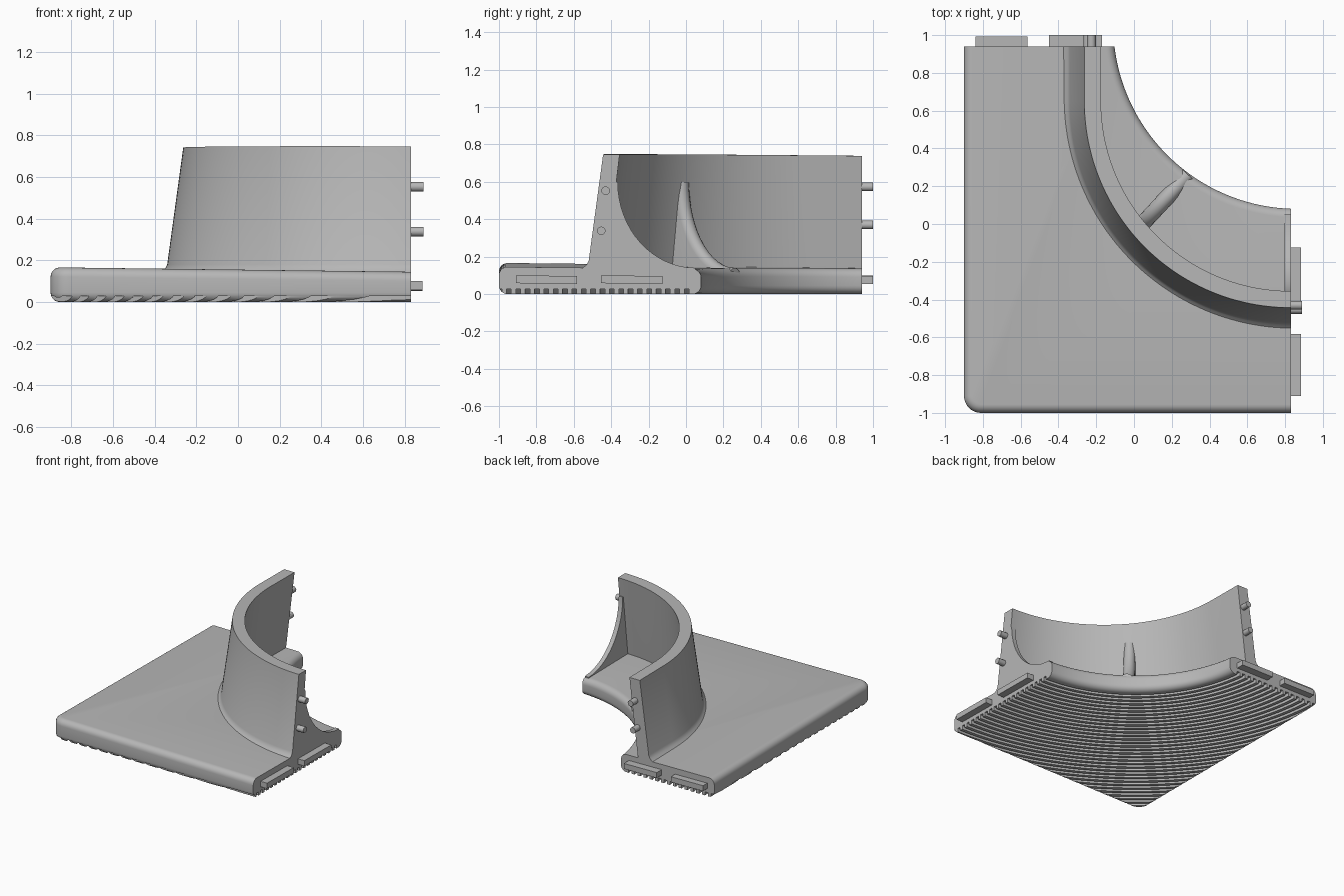
import bpy, bmesh
from math import sin, cos, pi, sqrt, asin, radians

if "Cube" in bpy.data.objects:
    bpy.data.objects.remove(bpy.data.objects["Cube"])

grey = bpy.data.materials.new("plain grey")
grey.use_nodes = True
grey.diffuse_color = (0.47, 0.47, 0.47, 1)
grey.node_tree.nodes["Principled BSDF"].inputs["Base Color"].default_value = grey.diffuse_color

LEFT, FRONT, RIGHT, BACK = -0.9, -1.0, 0.83, 0.94
WX, WY = RIGHT, 0.65              # centre of the wall curve
PX, PY, PR = 0.865, 1.055, 0.975  # circle of the hollow plate edge


def loft(bm, rings):
    """Skin a row of closed rings and cap both ends."""
    rows = [[bm.verts.new(p) for p in ring] for ring in rings]
    for a, b in zip(rows, rows[1:]):
        for i in range(len(a)):
            j = (i + 1) % len(a)
            bm.faces.new((a[i], a[j], b[j], b[i]))
    bm.faces.new(rows[0][::-1])
    bm.faces.new(rows[-1])


def make(name, *ring_sets):
    bm = bmesh.new()
    for rings in ring_sets:
        loft(bm, rings)
    bmesh.ops.recalc_face_normals(bm, faces=bm.faces)
    mesh = bpy.data.meshes.new(name)
    bm.to_mesh(mesh)
    bm.free()
    mesh.materials.append(grey)
    ob = bpy.data.objects.new(name, mesh)
    bpy.context.collection.objects.link(ob)
    return ob


def smooth(ob):
    bpy.ops.object.select_all(action='DESELECT')
    ob.select_set(True)
    bpy.context.view_layer.objects.active = ob
    bpy.ops.object.shade_smooth_by_angle(angle=radians(32))


def plate_top(x, y):
    return 0.167 - 0.0125 * (x - LEFT) - 0.011 * (y - FRONT)


# Base plate: stacked outlines, rounded on all but the two joining ends
def outline(d):
    pts = []
    corner = 0.09
    for i in range(9):
        a = pi + i / 8 * pi / 2
        pts.append((LEFT + corner + (corner - d) * cos(a),
                    FRONT + corner + (corner - d) * sin(a)))
    pts.append((RIGHT, FRONT + d))
    r = PR + d
    a0 = 1.5 * pi - asin((PX - RIGHT) / r)
    a1 = pi + asin((PY - BACK) / r)
    for i in range(49):
        a = a0 + (a1 - a0) * i / 48
        pts.append((PX + r * cos(a), PY + r * sin(a)))
    pts.append((LEFT + d, BACK))
    return pts


ROUND, STEPS = 0.045, 6
layers = []
for i in range(STEPS + 1):
    a = i / STEPS * pi / 2
    layers.append([(x, y, ROUND * (1 - sin(a))) for x, y in outline(ROUND * (1 - cos(a)))])
layers.reverse()
for i in range(STEPS + 1):
    a = i / STEPS * pi / 2
    layers.append([(x, y, plate_top(x, y) - ROUND * (1 - sin(a)))
                   for x, y in outline(ROUND * (1 - cos(a)))])
plate = make("base_plate", layers)

# Concentric grip grooves cut in the underside
grooves = []
for k in range(33):
    r = 1.04 + 0.05 * k
    rings = []
    for i in range(49):
        a = radians(172 + 106 * i / 48)
        rings.append([(PX + q * cos(a), PY + q * sin(a), z)
                      for q, z in ((r, -0.02), (r + 0.025, -0.02), (r + 0.025, 0.028), (r, 0.028))])
    grooves.append(rings)
cutter = make("groove_cutter", *grooves)
cutter.hide_render = True
cut = plate.modifiers.new("grooves", 'BOOLEAN')
cut.operation = 'DIFFERENCE'
cut.solver = 'EXACT'
cut.object = cutter
bpy.context.view_layer.objects.active = plate
bpy.ops.object.modifier_apply(modifier=cut.name)
bpy.data.objects.remove(cutter)
smooth(plate)

# Leaning curved wall: one section swept along a straight run and an arc
section = [(1.215, 0.125), (1.2, 0.142), (1.182, 0.155), (1.17, 0.18), (1.093, None),
           (1.005, None), (1.075, 0.16), (1.085, 0.09), (1.215, 0.09)]


def wall_ring(cx, cy, a):
    ring = []
    for r, z in section:
        x, y = cx + r * cos(a), cy + r * sin(a)
        ring.append((x, y, 0.75 - 0.004 * x - 0.009 * (y + 0.4) if z is None else z))
    return ring


path = [wall_ring(WX, BACK, pi)]
path += [wall_ring(WX, WY, pi + i / 48 * pi / 2) for i in range(49)]
smooth(make("curved_wall", path))


# Braces with a hollow quarter curve; the diagonal one has a rounded edge
def brace(name, ox, oy, angle, reach, half, rounded):
    ux, uy = cos(angle), sin(angle)
    rings = []
    for i in range(9):
        t = -cos(pi * i / 8)
        e = half * (1 - sqrt(max(0, 1 - t * t))) if rounded else 0
        prof = [(-0.06, 0.6)]
        for j in range(17):
            a = j / 16 * pi / 2
            prof.append((reach - (reach + e) * cos(a), 0.6 - (0.46 + e) * sin(a)))
        prof += [(reach, 0.08), (-0.125, 0.08)]
        rings.append([(ox + s * ux - t * half * uy, oy + s * uy + t * half * ux, z)
                      for s, z in prof])
    smooth(make(name, rings))


brace("middle_brace", 0.048, 0.005, radians(47), 0.35, 0.042, True)
brace("end_brace", RIGHT - 0.017, -0.365, pi / 2, 0.415, 0.017, False)


# Joining pins and tabs on the two ends
def at_end(end, u, w, z):
    return (RIGHT + w, u, z) if end == "right" else (u, BACK + w, z)


def pin(name, end, u, z):
    rings = [[at_end(end, u + 0.023 * cos(k * pi / 6), w, z + 0.023 * sin(k * pi / 6))
              for k in range(12)] for w in (-0.04, 0.06)]
    smooth(make(name, rings))


def tab(name, end, u0, u1, length):
    make(name, [[at_end(end, u, w, z) for u, z in
                 ((u0, 0.058), (u1, 0.054), (u1, 0.096), (u0, 0.1))] for w in (-0.04, length)])


pin("right_upper_pin", "right", -0.43, 0.553)
pin("right_lower_pin", "right", -0.453, 0.338)
pin("back_upper_pin", "back", -0.225, 0.573)
pin("back_lower_pin", "back", -0.245, 0.37)
tab("right_outer_tab", "right", -0.91, -0.583, 0.055)
tab("right_inner_tab", "right", -0.455, -0.125, 0.055)
tab("back_outer_tab", "back", -0.84, -0.565, 0.052)
tab("back_inner_tab", "back", -0.45, -0.17, 0.06)
